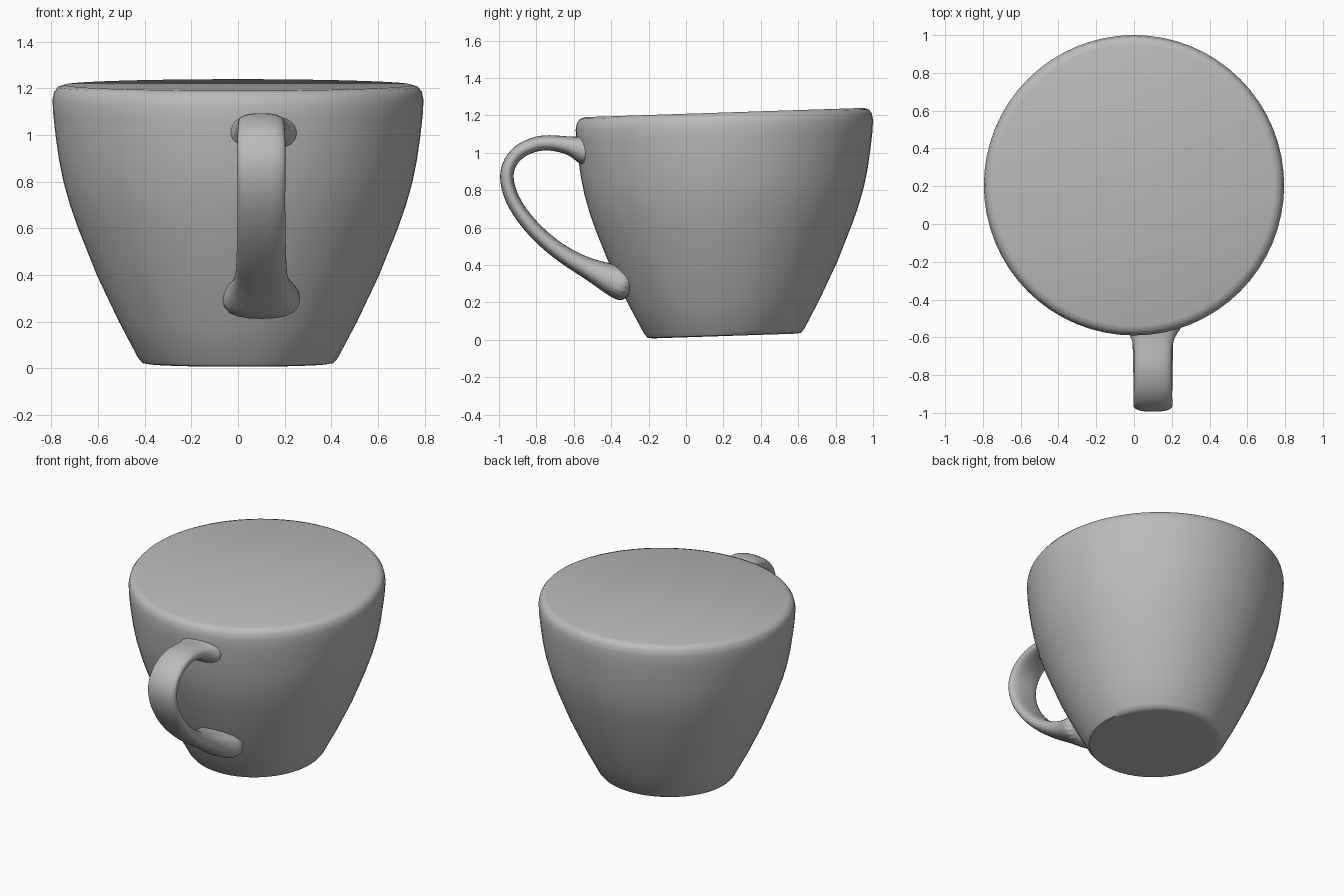
import bpy, bmesh
from math import cos, sin, pi, radians
from mathutils import Vector

cube = bpy.data.objects.get("Cube")
if cube:
    bpy.data.objects.remove(cube, do_unlink=True)

grey = bpy.data.materials.new("plain grey")
grey.use_nodes = True
colour = (0.5, 0.5, 0.5, 1)
grey.diffuse_color = colour
grey.node_tree.nodes["Principled BSDF"].inputs["Base Color"].default_value = colour


def loft(name, rings, angle):
    """Skin a list of closed rings, cap both ends and shade smooth."""
    bm = bmesh.new()
    loops = [[bm.verts.new(p) for p in ring] for ring in rings]
    n = len(loops[0])
    for a, b in zip(loops, loops[1:]):
        for i in range(n):
            j = (i + 1) % n
            bm.faces.new((a[i], a[j], b[j], b[i]))
    bm.faces.new(loops[0][::-1])
    bm.faces.new(loops[-1])
    bmesh.ops.recalc_face_normals(bm, faces=bm.faces[:])
    mesh = bpy.data.meshes.new(name)
    bm.to_mesh(mesh)
    bm.free()
    mesh.materials.append(grey)
    obj = bpy.data.objects.new(name, mesh)
    bpy.context.collection.objects.link(obj)
    bpy.ops.object.select_all(action="DESELECT")
    obj.select_set(True)
    bpy.context.view_layer.objects.active = obj
    bpy.ops.object.shade_smooth_by_angle(angle=radians(angle))
    return obj


# Cup body: solid turned profile (radius, height), leaning slightly forward
CENTRE_Y, LEAN, SIDES = 0.205, 0.033, 64
profile = [(0.385, 0.02), (0.41, 0.024), (0.428, 0.045), (0.51, 0.2),
           (0.605, 0.4), (0.685, 0.6), (0.72, 0.7), (0.748, 0.8),
           (0.768, 0.9), (0.782, 1.0), (0.792, 1.09), (0.795, 1.15),
           (0.788, 1.185), (0.772, 1.206), (0.745, 1.215)]


def body_ring(r, z):
    ring = []
    for i in range(SIDES):
        a = 2 * pi * i / SIDES
        y = r * sin(a)
        ring.append((r * cos(a), CENTRE_Y + y, z + LEAN * y))
    return ring


loft("cup_body", [body_ring(r, z) for r, z in profile], 40)

# Handle: flat oval band swept along a loop (y, z, half width, half thickness)
path = [(-0.50, 1.00, 0.19, 0.10), (-0.575, 1.025, 0.13, 0.065),
        (-0.63, 1.04, 0.103, 0.047), (-0.71, 1.053, 0.10, 0.042),
        (-0.79, 1.055, 0.10, 0.041), (-0.90, 1.01, 0.103, 0.040),
        (-0.955, 0.93, 0.105, 0.038), (-0.963, 0.85, 0.105, 0.038),
        (-0.925, 0.725, 0.103, 0.039), (-0.80, 0.565, 0.105, 0.042),
        (-0.64, 0.44, 0.108, 0.046), (-0.50, 0.37, 0.115, 0.058),
        (-0.40, 0.325, 0.15, 0.085), (-0.28, 0.27, 0.20, 0.10)]
HANDLE_X, BAND_SIDES = 0.1, 20


def rounded(v):
    return (abs(v) ** 0.8) * (1 if v >= 0 else -1)


rings = []
for k, (y, z, w, t) in enumerate(path):
    before, after = path[max(k - 1, 0)], path[min(k + 1, len(path) - 1)]
    along = Vector((0, after[0] - before[0], after[1] - before[1])).normalized()
    across = Vector((0, -along.z, along.y))
    ring = []
    for i in range(BAND_SIDES):
        a = 2 * pi * i / BAND_SIDES
        p = Vector((HANDLE_X + w * rounded(cos(a)), y, z))
        ring.append(p + across * (t * rounded(sin(a))))
    rings.append(ring)

handle = loft("handle", rings, 60)
smoothing = handle.modifiers.new("smoothing", "SUBSURF")
smoothing.levels = smoothing.render_levels = 2
